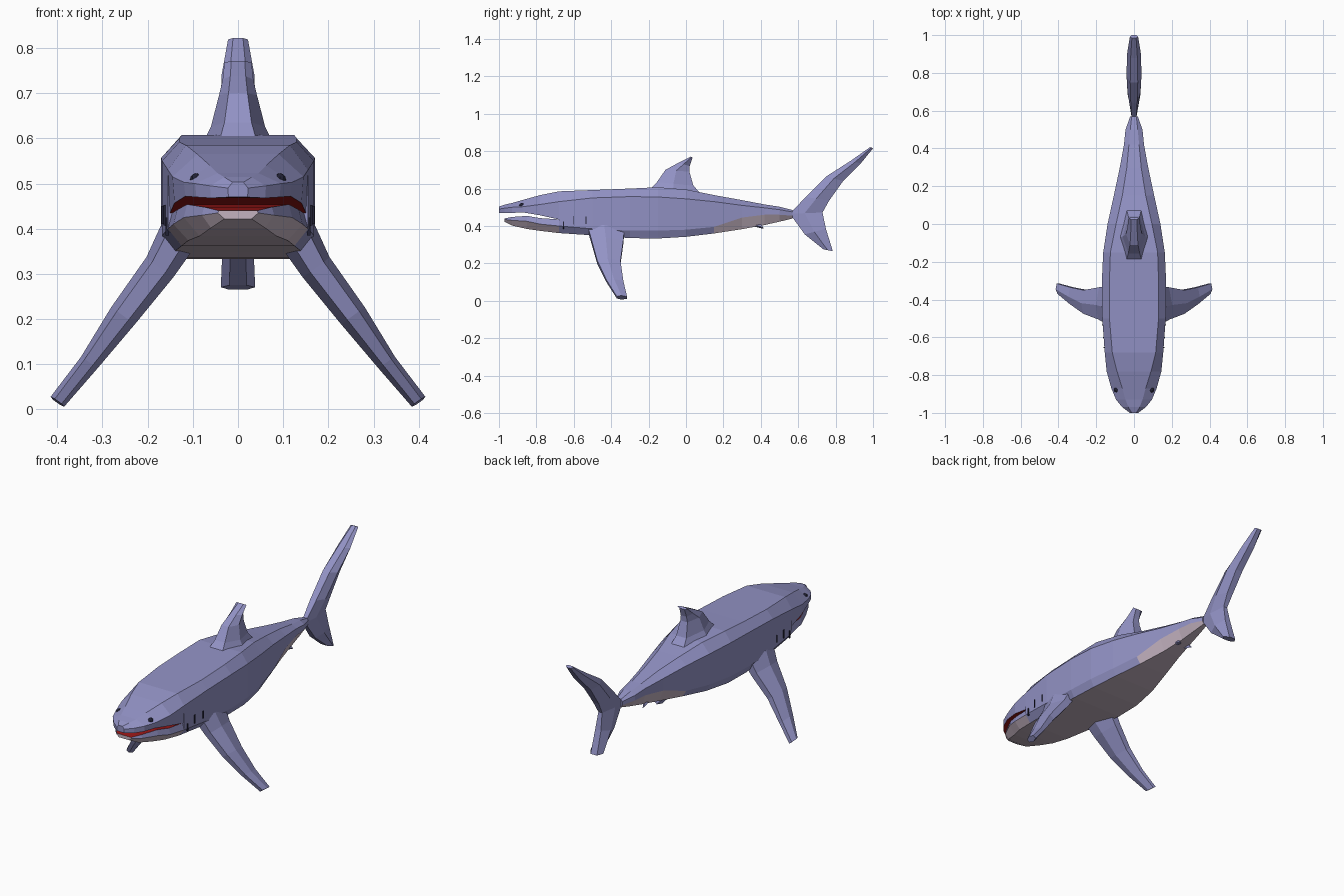
import bpy, bmesh
from mathutils import Vector, Matrix

if "Cube" in bpy.data.objects:
    bpy.data.objects.remove(bpy.data.objects["Cube"])


def material(name, rgb):
    m = bpy.data.materials.new(name)
    m.diffuse_color = (*rgb, 1)
    m.use_nodes = True
    m.node_tree.nodes["Principled BSDF"].inputs["Base Color"].default_value = m.diffuse_color
    return m


SKIN = material("slate blue skin", (0.29, 0.29, 0.56))
BELLY = material("pale belly", (0.55, 0.45, 0.53))
RED = material("mouth red", (0.30, 0.008, 0.008))
DARK = material("eye dark", (0.015, 0.015, 0.035))


def make_object(name, bm, mats, rule=None, mirror=False):
    """Turn a bmesh into a flat-shaded object; rule picks a material per face."""
    bmesh.ops.recalc_face_normals(bm, faces=bm.faces)
    bm.normal_update()
    if rule:
        for f in bm.faces:
            f.material_index = rule(f.calc_center_median(), f.normal)
    me = bpy.data.meshes.new(name)
    bm.to_mesh(me)
    bm.free()
    for m in mats:
        me.materials.append(m)
    ob = bpy.data.objects.new(name, me)
    bpy.context.collection.objects.link(ob)
    if mirror:
        ob.modifiers.new("mirror", 'MIRROR').use_mirror_merge = False
    return ob


def loft(rings):
    """Skin closed rings of equal length and cap both ends."""
    bm = bmesh.new()
    vs = [[bm.verts.new(p) for p in r] for r in rings]
    n = len(vs[0])
    for a, b in zip(vs, vs[1:]):
        for i in range(n):
            j = (i + 1) % n
            bm.faces.new((a[i], a[j], b[j], b[i]))
    bm.faces.new(vs[0])
    bm.faces.new(vs[-1])
    return bm


def half_ring(y, pts):
    """Cross-section at y from its +x half, listed top to bottom."""
    return [(x, y, z) for x, z in pts] + [(-x, y, z) for x, z in reversed(pts)]


def fin(name, sections, mirror=False):
    """Fin from (leading point, trailing point, half thickness vector)."""
    rings = []
    for lead, trail, t in sections:
        a, b, t = Vector(lead), Vector(trail), Vector(t)
        m = a.lerp(b, 0.45)
        rings.append([a + t * .5, m + t, b + t * .5, b - t * .5, m - t, a - t * .5])
    return make_object(name, loft(rings), [SKIN], mirror=mirror)


# Body: y, top z, top half width, shoulder z, half width, low side z, bottom half width, bottom z
body = [
    (-.68, .585, .115, .53, .155, .400, .125, .362),
    (-.50, .592, .130, .55, .168, .385, .140, .350),
    (-.30, .600, .130, .557, .170, .375, .150, .335),
    (-.15, .607, .125, .555, .163, .375, .145, .333),
    (.00, .595, .095, .545, .140, .380, .122, .342),
    (.15, .565, .062, .53, .107, .395, .085, .360),
    (.30, .538, .038, .51, .075, .445, .050, .383),
    (.42, .515, .027, .497, .053, .460, .030, .405),
    (.50, .503, .020, .487, .045, .460, .020, .423),
    (.57, .485, .012, .475, .020, .455, .010, .440),
]
make_object("body", loft([half_ring(y, [(tw, t), (hw, s), (hw, l), (bw, b)])
                          for y, t, tw, s, hw, l, bw, b in body]),
            [SKIN, BELLY],
            lambda c, n: int(n.z < -.8 or (c.y > .15 and n.z < -.15)))

# Upper head: y, top z, top half width, cheek z, half width, lip z
head = [
    (-1.0, .503, .012, .49, .022, .470),
    (-.97, .514, .030, .495, .062, .468),
    (-.93, .523, .045, .50, .095, .470),
    (-.87, .540, .062, .503, .120, .472),
    (-.78, .565, .090, .515, .145, .457),
    (-.68, .585, .115, .53, .155, .435),
]
make_object("upper_head", loft([half_ring(y, [(tw, t), (hw, c), (hw * .97, l)])
                                for y, t, tw, c, hw, l in head]),
            [SKIN, RED], lambda c, n: int(n.z < -.7))

# Lower jaw: y, top z, half width, cheek z, bottom half width, bottom z
jaw = [
    (-.97, .440, .045, .435, .030, .422),
    (-.93, .448, .080, .430, .060, .402),
    (-.85, .454, .120, .425, .085, .384),
    (-.78, .442, .143, .410, .110, .374),
    (-.68, .435, .155, .400, .125, .362),
]


def jaw_colour(c, n):
    if n.z > .7:
        return 1
    return 2 if n.z < -.35 or n.y < -.75 else 0


make_object("lower_jaw", loft([half_ring(y, [(hw * .94, t), (hw, c), (bw, b)])
                               for y, t, hw, c, bw, b in jaw]),
            [SKIN, RED, BELLY], jaw_colour)

# Dorsal fin
fin("dorsal_fin", [
    ((0, -.20, .59), (0, .09, .56), (.085, 0, 0)),
    ((0, -.155, .635), (0, .04, .615), (.060, 0, 0)),
    ((0, -.11, .70), (0, .018, .69), (.042, 0, 0)),
    ((0, -.04, .738), (0, .02, .72), (.034, 0, 0)),
    ((0, .025, .771), (0, .035, .765), (.030, 0, 0)),
])

# Tail fin, from the upper tip down to the lower tip
fin("tail_fin", [
    ((0, .985, .822), (0, 1.0, .815), (.022, 0, 0)),
    ((0, .88, .748), (0, .935, .735), (.036, 0, 0)),
    ((0, .75, .665), (0, .84, .64), (.040, 0, 0)),
    ((0, .64, .555), (0, .765, .535), (.034, 0, 0)),
    ((0, .555, .465), (0, .73, .472), (.022, 0, 0)),
    ((0, .635, .355), (0, .748, .385), (.034, 0, 0)),
    ((0, .735, .275), (0, .785, .265), (.038, 0, 0)),
])

# Side fins
fin("pectoral_fin", [
    ((.135, -.525, .385), (.135, -.33, .375), (.036, 0, .026)),
    ((.175, -.505, .315), (.17, -.335, .315), (.030, 0, .022)),
    ((.255, -.475, .208), (.255, -.35, .205), (.026, 0, .019)),
    ((.33, -.425, .105), (.33, -.335, .10), (.018, 0, .013)),
    ((.398, -.37, .018), (.402, -.315, .016), (.015, 0, .011)),
], mirror=True)

# Small fins under the tail stem
fin("pelvic_fin", [
    ((.025, .30, .40), (.025, .39, .42), (.012, 0, .006)),
    ((.036, .385, .397), (.036, .415, .387), (.007, 0, .004)),
], mirror=True)

# Eyes
bm = bmesh.new()
bmesh.ops.create_uvsphere(bm, u_segments=10, v_segments=6, radius=1,
                          matrix=Matrix.Translation((.093, -.877, .508))
                          @ Matrix.Diagonal((.014, .016, .015, 1)))
make_object("eye", bm, [DARK], mirror=True)

# Gill slits: thin plates let into the flank
bm = bmesh.new()
for x, y, z, h in ((.157, -.655, .405, .04), (.161, -.60, .43, .045), (.165, -.535, .43, .04)):
    bmesh.ops.create_cube(bm, size=1, matrix=Matrix.Translation((x, y, z))
                          @ Matrix.Diagonal((.008, .005, h, 1)))
make_object("gill_slits", bm, [DARK], mirror=True)
